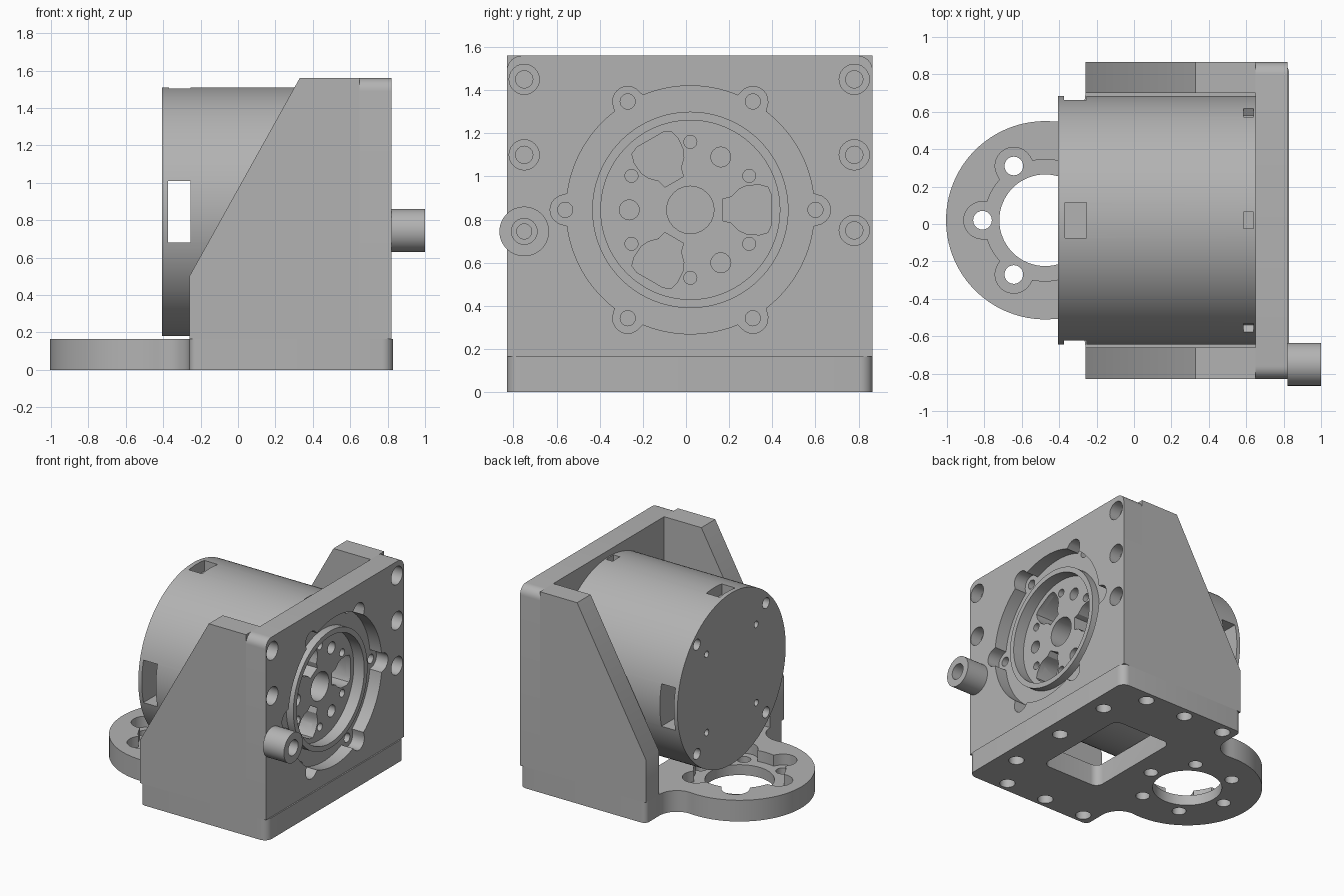
import bpy, bmesh, math
from math import cos, sin, pi, radians

if "Cube" in bpy.data.objects:
    bpy.data.objects.remove(bpy.data.objects["Cube"], do_unlink=True)

grey = bpy.data.materials.new("machined grey")
grey.use_nodes = True
COLOUR = (0.45, 0.45, 0.45, 1)
grey.diffuse_color = COLOUR
grey.node_tree.nodes["Principled BSDF"].inputs["Base Color"].default_value = COLOUR

CY, CZ = 0.02, 0.845      # motor axis
FX = -0.475               # round flange centre
BODY_R = 0.665


# --- profile helpers -------------------------------------------------------
def arc(u, v, r, a0=0, a1=360, n=64):
    steps = n if a1 - a0 == 360 else n + 1
    return [(u + r * cos(radians(a0 + (a1 - a0) * i / n)),
             v + r * sin(radians(a0 + (a1 - a0) * i / n))) for i in range(steps)]


def rect(u0, u1, v0, v1, r=0.0):
    if r == 0:
        return [(u0, v0), (u1, v0), (u1, v1), (u0, v1)]
    return (arc(u1 - r, v1 - r, r, 0, 90, 8) + arc(u0 + r, v1 - r, r, 90, 180, 8)
            + arc(u0 + r, v0 + r, r, 180, 270, 8) + arc(u1 - r, v0 + r, r, 270, 360, 8))


def polar(u, v, d, count, start=0):
    return [(u + d * cos(radians(start + 360 * i / count)),
             v + d * sin(radians(start + 360 * i / count))) for i in range(count)]


def lobed(u, v, r, d, lobe):
    """Circle of radius r merged with six small circles at distance d."""
    pts = []
    for i in range(240):
        a = 2 * pi * i / 240
        t = (a + pi / 6) % (pi / 3) - pi / 6
        root = lobe ** 2 - (d * sin(t)) ** 2
        k = max(r, d * cos(t) + math.sqrt(root)) if root > 0 else r
        pts.append((u + k * cos(a), v + k * sin(a)))
    return pts


def prism(name, pts, axis, lo, hi):
    place = {"x": lambda u, v, h: (h, u, v),
             "y": lambda u, v, h: (u, h, v),
             "z": lambda u, v, h: (u, v, h)}[axis]
    bm = bmesh.new()
    rings = [[bm.verts.new(place(u, v, h)) for u, v in pts] for h in (lo, hi)]
    bm.faces.new(rings[0])
    bm.faces.new(rings[1])
    for i in range(len(pts)):
        j = (i + 1) % len(pts)
        bm.faces.new((rings[0][i], rings[0][j], rings[1][j], rings[1][i]))
    bmesh.ops.recalc_face_normals(bm, faces=bm.faces)
    mesh = bpy.data.meshes.new(name)
    bm.to_mesh(mesh)
    bm.free()
    mesh.materials.append(grey)
    ob = bpy.data.objects.new(name, mesh)
    bpy.context.scene.collection.objects.link(ob)
    return ob


def cut(targets, cutters):
    """Subtract the cutters from each target, then discard them."""
    for ob in targets:
        for c in cutters:
            c.hide_render = True
            mod = ob.modifiers.new("cut", "BOOLEAN")
            mod.operation, mod.solver, mod.object = "DIFFERENCE", "EXACT", c
        bpy.context.view_layer.update()
        deps = bpy.context.evaluated_depsgraph_get()
        mesh = bpy.data.meshes.new_from_object(ob.evaluated_get(deps))
        ob.modifiers.clear()
        ob.data = mesh
    for c in cutters:
        bpy.data.objects.remove(c, do_unlink=True)


def holes(centres, r, axis, lo, hi):
    return [prism("cutter", arc(u, v, r, n=24), axis, lo, hi) for u, v in centres]


# --- base plate with round flange ------------------------------------------
fr, fillet = 0.53, 0.15
fcx = -0.26 - fillet
fcy = math.sqrt((fr + fillet) ** 2 - (fcx - FX) ** 2)
tilt = math.degrees(math.atan2(fcy, fcx - FX))
outline = (arc(0.77, 0.805, 0.06, 0, 90, 8) + arc(-0.22, 0.825, 0.04, 90, 180, 6)
           + arc(fcx, CY + fcy, fillet, 0, tilt - 180, 12)
           + arc(FX, CY, fr, tilt, 360 - tilt, 72)
           + arc(fcx, CY - fcy, fillet, 180 - tilt, 0, 12)
           + arc(-0.22, -0.79, 0.04, 180, 270, 6) + arc(0.77, -0.77, 0.06, 270, 360, 8))
base = prism("base_plate", outline, "z", 0, 0.165)
edge_holes = [(x, y) for x in (-0.16, 0.19, 0.54) for y in (-0.75, 0.78)]
edge_holes += [(0.7, y) for y in (-0.46, 0.02, 0.5)]
cut([base],
    [prism("cutter", lobed(FX, CY, 0.325, 0.335, 0.1), "z", 0.08, 0.3),
     prism("cutter", arc(FX, CY, 0.245), "z", -0.1, 0.3),
     prism("cutter", rect(0.02, 0.52, -0.38, 0.42, 0.06), "z", -0.1, 0.3)]
    + holes(polar(FX, CY, 0.335, 6), 0.05, "z", -0.1, 0.2)
    + holes(edge_holes, 0.055, "z", -0.1, 0.1))

# --- side arms --------------------------------------------------------------
arm_profile = [(-0.26, 0.165), (0.65, 0.165), (0.65, 1.56), (0.33, 1.56), (-0.26, 0.5)]
prism("right_arm", arm_profile, "y", -0.83, -0.66)
prism("left_arm", arm_profile, "y", 0.70, 0.865)

# --- upright mounting plate -------------------------------------------------
plate_outline = ([(-0.83, 0.165), (0.865, 0.165)] + arc(0.795, 1.49, 0.07, 0, 90, 8)
                 + arc(-0.76, 1.49, 0.07, 90, 180, 8))
plate = prism("mounting_plate", plate_outline, "x", 0.65, 0.82)
bolts = [(y, z) for y in (-0.75, 0.78) for z in (0.75, 1.1, 1.45)]
cut([plate],
    [prism("cutter", lobed(CY, CZ, 0.575, 0.58, 0.07), "x", 0.72, 0.9),
     prism("cutter", arc(CY, CZ, 0.455, n=96), "x", 0.6, 0.9)]
    + holes(polar(CY, CZ, 0.58, 6), 0.035, "x", 0.66, 0.9)
    + holes(bolts, 0.07, "x", 0.73, 0.9)
    + holes(bolts, 0.04, "x", 0.66, 0.9))

# --- standoff tube ----------------------------------------------------------
tube = prism("standoff_tube", arc(-0.75, 0.745, 0.115), "x", 0.82, 1.0)
cut([tube], holes([(-0.75, 0.745)], 0.06, "x", 0.9, 1.1)
    + holes([(-0.75, 0.745)], 0.035, "x", 0.7, 1.1))

# --- motor body and output hub ----------------------------------------------
body = prism("motor_body", arc(CY, CZ, BODY_R, n=128), "x", -0.405, 0.65)
hub = prism("output_hub", arc(CY, CZ, 0.455, n=96), "x", 0.65, 0.78)
cut([hub], [prism("cutter", arc(CY, CZ, 0.415, n=96), "x", 0.69, 0.9)])

# pockets in the output face
half_fan = [(0.15, 0.05), (0.19, 0.06), (0.225, 0.095), (0.26, 0.112),
            (0.32, 0.116), (0.36, 0.105), (0.375, 0.07)]
fan = [(u, -v) for u, v in half_fan] + half_fan[::-1]
face_cutters = holes([(CY, CZ)], 0.11, "x", 0.4, 0.9)
face_cutters += holes(polar(CY, CZ, 0.315, 6, 30), 0.03, "x", 0.55, 0.9)
face_cutters += holes(polar(CY, CZ, 0.283, 3, 60), 0.046, "x", 0.55, 0.9)
for k in range(3):
    c, s = cos(2 * pi * k / 3), sin(2 * pi * k / 3)
    pts = [(CY + u * c - v * s, CZ + u * s + v * c) for u, v in fan]
    face_cutters.append(prism("cutter", pts, "x", 0.5, 0.9))
cut([hub, body], face_cutters)

# screw holes in the end cover, cable slots and screw windows around the shell
shell_cutters = holes(polar(CY, CZ, 0.6, 4, 45), 0.042, "x", -0.5, -0.33)
shell_cutters += holes(polar(CY, CZ, 0.43, 4, 45), 0.025, "x", -0.5, -0.33)
shell_cutters.append(prism("cutter", rect(-0.375, -0.255, 0.68, 1.01), "y", -1, 1))
shell_cutters.append(prism("cutter", rect(-0.37, -0.255, -0.075, 0.115), "z", 1.42, 1.6))
for i in range(6):
    a = 2 * pi * i / 6 + pi / 6
    c, s = cos(a), sin(a)
    pts = [(CY + u * c - v * s, CZ + u * s + v * c) for u, v in rect(0.62, 0.75, -0.045, 0.045)]
    shell_cutters.append(prism("cutter", pts, "x", 0.585, 0.64))
cut([body], shell_cutters)

# --- smooth shading with sharp edges ----------------------------------------
for ob in bpy.context.scene.objects:
    ob.select_set(ob.type == "MESH")
bpy.context.view_layer.objects.active = body
bpy.ops.object.shade_smooth_by_angle(angle=radians(30))
